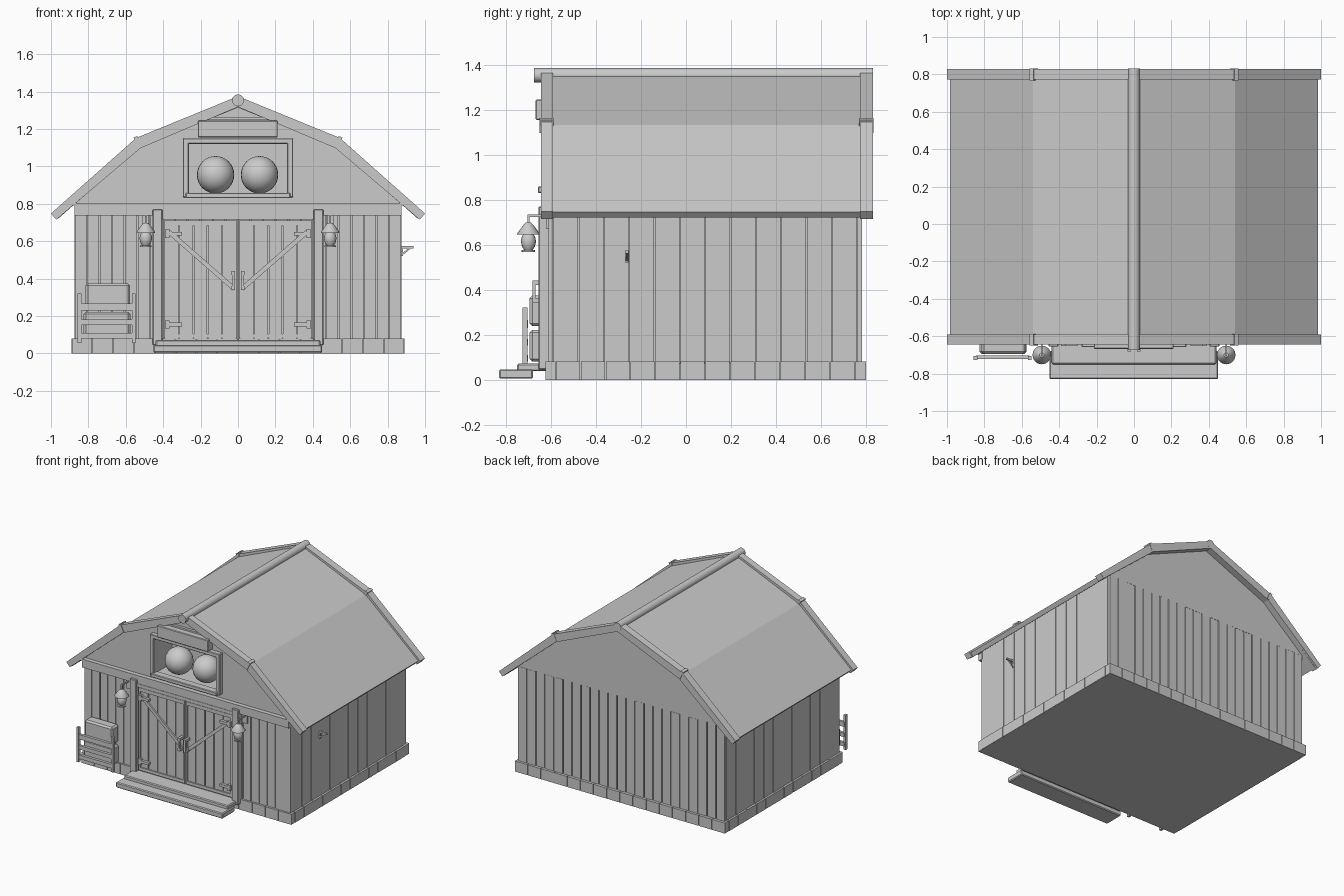
import bpy, bmesh, math, random
from mathutils import Vector, Matrix

if "Cube" in bpy.data.objects:
    bpy.data.objects.remove(bpy.data.objects["Cube"])

random.seed(4)
grey = bpy.data.materials.new("plain_grey")
grey.diffuse_color = (0.6, 0.6, 0.6, 1)
grey.use_nodes = True
grey.node_tree.nodes["Principled BSDF"].inputs["Base Color"].default_value = grey.diffuse_color


def finish(name, bm, smooth=False, bevel=0):
    bmesh.ops.recalc_face_normals(bm, faces=bm.faces)
    me = bpy.data.meshes.new(name)
    bm.to_mesh(me)
    bm.free()
    me.materials.append(grey)
    ob = bpy.data.objects.new(name, me)
    bpy.context.collection.objects.link(ob)
    if smooth:
        for o in bpy.context.selected_objects:
            o.select_set(False)
        ob.select_set(True)
        bpy.context.view_layer.objects.active = ob
        bpy.ops.object.shade_smooth_by_angle(angle=math.radians(40))
    if bevel:
        m = ob.modifiers.new("bevel", 'BEVEL')
        m.width, m.segments = bevel, 1
    return ob


def add_box(bm, x0, x1, y0, y1, z0, z1):
    mat = Matrix.Translation(((x0 + x1) / 2, (y0 + y1) / 2, (z0 + z1) / 2))
    bmesh.ops.create_cube(bm, size=1, matrix=mat @ Matrix.Diagonal((x1 - x0, y1 - y0, z1 - z0, 1)))


def boxes(name, items, bevel=0):
    bm = bmesh.new()
    for b in items:
        add_box(bm, *b)
    return finish(name, bm, bevel=bevel)


def prism(name, pts, y0, y1):
    # XZ outline pushed along y
    bm = bmesh.new()
    f = bm.faces.new([bm.verts.new((x, y0, z)) for x, z in pts])
    r = bmesh.ops.extrude_face_region(bm, geom=[f])
    bmesh.ops.translate(bm, vec=(0, y1 - y0, 0), verts=[v for v in r["geom"] if isinstance(v, bmesh.types.BMVert)])
    return finish(name, bm)


def bar(name, a, b, w, y0, y1):
    # straight board between two XZ points
    a, b = Vector(a), Vector(b)
    d = (b - a).normalized() * w / 2
    n = Vector((-d.y, d.x))
    return prism(name, [a + n, b + n, b - n, a - n], y0, y1)


def lathe(name, profile, x, y, n=16):
    bm = bmesh.new()
    rings = [[bm.verts.new((x + r * math.cos(2 * math.pi * i / n), y + r * math.sin(2 * math.pi * i / n), z))
              for i in range(n)] for r, z in profile]
    for p, q in zip(rings, rings[1:]):
        for i in range(n):
            j = (i + 1) % n
            bm.faces.new((p[i], p[j], q[j], q[i]))
    bm.faces.new(rings[0])
    bm.faces.new(rings[-1])
    return finish(name, bm, smooth=True)


def splits(a, b, step):
    n = round((b - a) / step)
    return [(a + (b - a) * i / n, a + (b - a) * (i + 1) / n) for i in range(n)]


# stone footing: core plus separate blocks
boxes("footing_core", [(-.88, .88, -.615, .79, 0, .075)])
blocks, g = [], .002
for a, b in splits(-.89, .89, .111):
    blocks += [(a + g, b - g, -.625, -.58, 0, .08), (a + g, b - g, .75, .8, 0, .08)]
for a, b in splits(-.58, .75, .111):
    blocks += [(s - .02, s + .02, a + g, b - g, 0, .08) for s in (-.87, .87)]
boxes("footing_blocks", blocks)

# plank walls
boxes("wall_core", [(-.865, .865, -.6, .77, .07, .8)])
planks, g = [], .003
for a, b in splits(-.875, .875, .067):
    j = random.uniform(0, .004)
    planks.append((a + g, b - g, -.612 + j, -.59, .07, .8))
for a, b in splits(-.875, .875, .076):
    planks.append((a + g, b - g, .76, .782 - random.uniform(0, .004), .07, .8))
for a, b in splits(-.59, .76, .113):
    j = random.uniform(0, .003)
    planks += [(.85, .876 - j, a + g / 2, b - g / 2, .07, .8), (-.876 + j, -.85, a + g / 2, b - g / 2, .07, .8)]
boxes("wall_planks", planks)

# loft body with a recessed opening
half = [(.875, .8), (.53, 1.11), (0, 1.33)]
outline = [(-.875, .8)] + half + [(-.53, 1.11)]
loft = prism("loft_gable", outline, -.61, .78)
cutter = boxes("loft_opening_cutter", [(-.265, .265, -.75, -.42, .85, 1.125)])
mod = loft.modifiers.new("opening", 'BOOLEAN')
mod.object, mod.operation, mod.solver = cutter, 'DIFFERENCE', 'EXACT'
bpy.context.view_layer.objects.active = loft
bpy.ops.object.modifier_apply(modifier="opening")
bpy.data.objects.remove(cutter)


def roof_band(name, outer, inner, y0, y1):
    mir = lambda pts: [(-x, z) for x, z in pts[::-1]]
    prism(name, mir(outer) + outer[1:] + inner[::-1] + mir(inner)[::-1][1:], y0, y1)


# gambrel roof, with verge boards at both ends
roof_band("roof", [(0, 1.36), (.54, 1.132), (.985, .745)], [(0, 1.325), (.527, 1.1), (.962, .72)], -.63, .815)
for nm, y0, y1 in (("front", -.645, -.592), ("back", .772, .83)):
    roof_band(nm + "_verge", [(0, 1.375), (.545, 1.152), (1.0, .748)],
              [(0, 1.318), (.522, 1.097), (.972, .715)], y0, y1)
for s, nm in ((1, "right"), (-1, "left")):
    bar(nm + "_verge_joint", (s * .522, 1.102), (s * .548, 1.158), .022, -.65, -.588)
    bar(nm + "_verge_joint_back", (s * .522, 1.102), (s * .548, 1.158), .022, .768, .832)

# round ridge cap
bm = bmesh.new()
bmesh.ops.create_cone(bm, cap_ends=True, segments=12, radius1=.032, radius2=.032, depth=1.505,
                      matrix=Matrix.Translation((0, .078, 1.353)) @ Matrix.Rotation(math.pi / 2, 4, 'X'))
finish("ridge_cap", bm, smooth=True)

# loft window frame, sill, sign board, small pediment
boxes("loft_frame", [(-.295, -.262, -.645, -.6, .835, 1.15), (.262, .295, -.645, -.6, .835, 1.15),
                     (-.295, .295, -.645, -.6, 1.12, 1.15)], .004)
boxes("loft_sill", [(-.28, .28, -.658, -.6, .83, .858)], .004)
boxes("sign_board", [(-.215, .212, -.668, -.605, 1.155, 1.245)], .004)
for s, nm in ((1, "right"), (-1, "left")):
    bar(nm + "_pediment_trim", (s * .165, 1.255), (0, 1.322), .014, -.63, -.605)
boxes("pediment_base", [(-.165, .165, -.63, -.605, 1.249, 1.261)])

# round bales in the loft
for s, nm in ((-.12, "left"), (.115, "right")):
    bm = bmesh.new()
    bmesh.ops.create_uvsphere(bm, u_segments=24, v_segments=16, radius=.1, matrix=Matrix.Translation((s, -.54, .955)))
    finish(nm + "_loft_ball", bm, smooth=True)

# beam and door posts
boxes("front_beam", [(-.875, .875, -.637, -.6, .738, .8), (-.885, .885, -.643, -.6, .79, .804)])
for s, nm in ((1, "right"), (-1, "left")):
    m = lambda x0, x1, *r: (min(s * x0, s * x1), max(s * x0, s * x1), *r)
    boxes(nm + "_door_post", [m(.404, .457, -.655, -.6, .045, .77)], .004)
    # door leaf: planks, rails, brace, hinges, handle
    boxes(nm + "_door_planks", [m(a + .003, b - .003, -.63, -.6, .075, .71) for a, b in splits(.008, .392, .077)])
    boxes(nm + "_door_rails", [m(.005, .392, -.638, -.6, .082, .105), m(.005, .392, -.638, -.6, .685, .712),
                               m(.005, .018, -.638, -.6, .082, .712), m(.38, .395, -.638, -.6, .082, .712)])
    bar(nm + "_door_brace", (s * .375, .655), (s * .02, .345), .024, -.642, -.61)
    boxes(nm + "_hinges", [m(.3, .39, -.65, -.62, z, z + .02) for z in (.145, .63)] +
          [m(.365, .39, -.652, -.62, z - .012, z + .032) for z in (.145, .63)])
    boxes(nm + "_handle", [m(.018, .032, -.682, -.668, .35, .43), m(.015, .035, -.682, -.62, .34, .36),
                           m(.015, .035, -.682, -.62, .42, .44)])
    # hanging lantern
    x, y = s * .493, -.7
    lathe(nm + "_lantern_hood", [(.05, .645), (.05, .65), (.02, .69), (.012, .698)], x, y)
    lathe(nm + "_lantern_globe", [(.018, .575), (.028, .59), (.034, .615), (.029, .637), (.02, .65)], x, y)
    lathe(nm + "_lantern_base", [(.03, .568), (.03, .577)], x, y)
    boxes(nm + "_lantern_arm", [(x - .005, x + .005, y - .005, -.6, .722, .734),
                                (x - .005, x + .005, y - .005, y + .005, .69, .73),
                                (x - .018, x + .018, -.622, -.6, .67, .74)])
boxes("door_header", [(-.404, .404, -.64, -.6, .715, .74)])

# entrance steps
boxes("upper_step", [(-.44, .44, -.75, -.61, .038, .072)], .006)
boxes("lower_step", [(-.453, .45, -.83, -.68, .005, .046)], .006)

# stacked bales behind a small fence
boxes("lower_bale", [(-.825, -.575, -.695, -.612, .08, .222)], .012)
boxes("upper_bale", [(-.815, -.577, -.695, -.612, .238, .374)], .012)
boxes("fence", [(-.857, -.838, -.727, -.705, .055, .32), (-.566, -.547, -.727, -.705, .055, .32)] +
      [(-.845, -.56, -.722, -.702, z, z + h) for z, h in ((.08, .03), (.152, .03), (.23, .036))])

# small bracket on the right wall
boxes("side_bracket", [(.87, .937, -.27, -.255, .562, .575), (.87, .882, -.27, -.255, .52, .575)])
bar("side_bracket_strut", (.878, .53), (.922, .565), .009, -.267, -.258)
